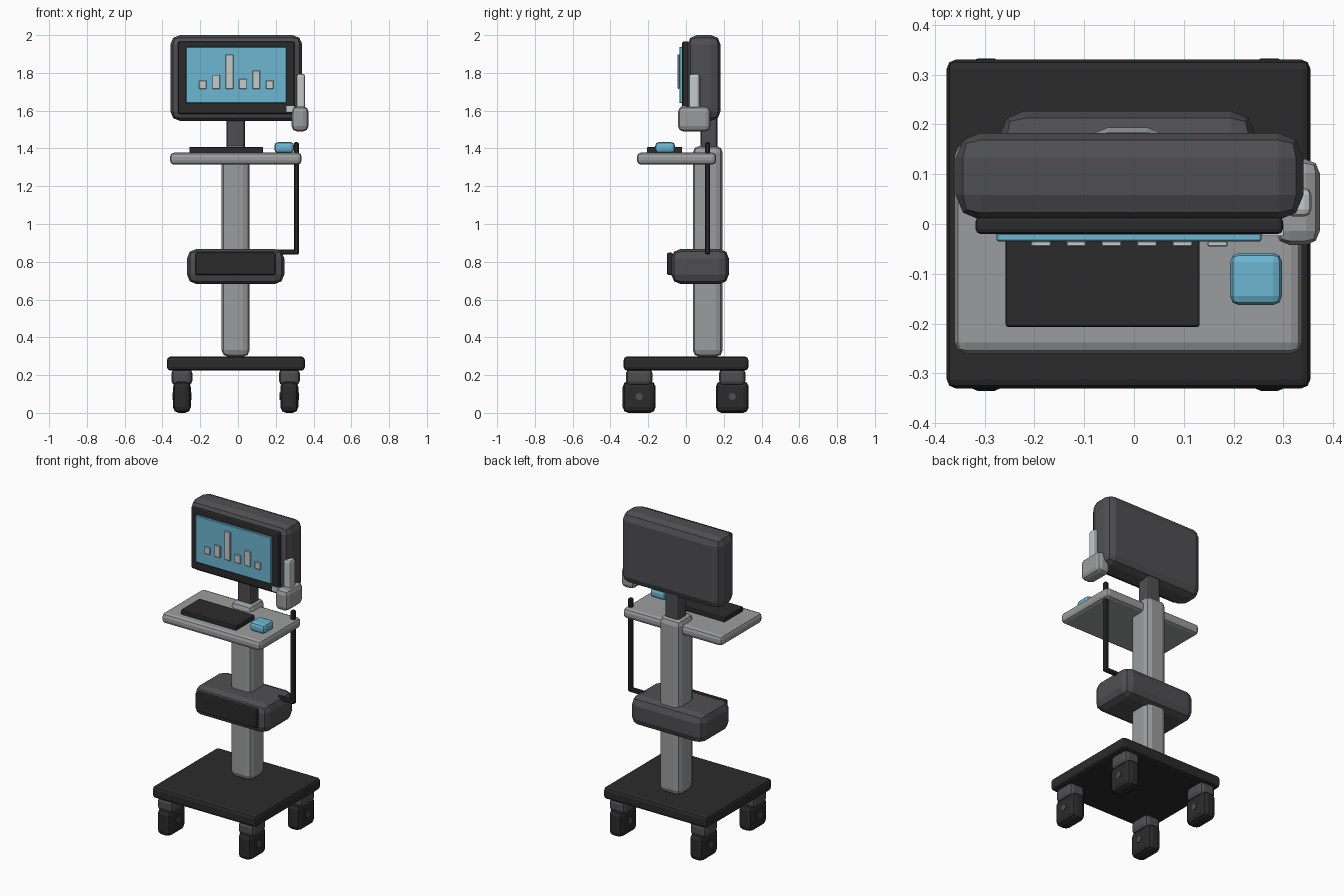
import bpy, bmesh, math
from mathutils import Matrix

if "Cube" in bpy.data.objects:
    bpy.data.objects.remove(bpy.data.objects["Cube"])


def material(name, r, g, b):
    m = bpy.data.materials.new(name)
    m.diffuse_color = (r, g, b, 1)
    m.use_nodes = True
    m.node_tree.nodes["Principled BSDF"].inputs["Base Color"].default_value = m.diffuse_color
    return m


BLACK = material("black_plastic", 0.024, 0.024, 0.024)
DARK = material("dark_grey", 0.078, 0.078, 0.084)
GREY = material("light_grey", 0.33, 0.335, 0.34)
PALE = material("pale_grey", 0.55, 0.59, 0.59)
BLUE = material("screen_blue", 0.15, 0.47, 0.64)


def finish(name, bm, mat):
    me = bpy.data.meshes.new(name)
    bm.to_mesh(me)
    bm.free()
    me.materials.append(mat)
    ob = bpy.data.objects.new(name, me)
    bpy.context.collection.objects.link(ob)
    return ob


def box(name, x, y, z, mat, bevel=0.0, segments=2):
    """Rounded box given as (min, max) on each axis."""
    bm = bmesh.new()
    size = [b - a for a, b in (x, y, z)]
    mid = [(a + b) / 2 for a, b in (x, y, z)]
    bmesh.ops.create_cube(bm, size=1, matrix=Matrix.Translation(mid) @ Matrix.Diagonal((*size, 1)))
    if bevel:
        bmesh.ops.bevel(bm, geom=bm.edges[:], offset=min(bevel, min(size) * 0.49),
                        segments=segments, profile=0.5, affect='EDGES')
    return finish(name, bm, mat)


def axle(name, x, y, z, radius, mat):
    """Short octagonal cylinder lying along x."""
    bm = bmesh.new()
    m = Matrix.Translation(((x[0] + x[1]) / 2, y, z)) @ Matrix.Rotation(math.pi / 2, 4, 'Y')
    bmesh.ops.create_cone(bm, cap_ends=True, segments=8, radius1=radius, radius2=radius,
                          depth=x[1] - x[0], matrix=m)
    return finish(name, bm, mat)


# Base and four casters
box("base_plate", (-0.376, 0.354), (-0.33, 0.33), (0.224, 0.298), BLACK, 0.018)
for side, cx in (("left", -0.297), ("right", 0.272)):
    for end, cy in (("front", -0.248), ("back", 0.245)):
        tag = f"{end}_{side}"
        box("caster_mount_" + tag, (cx - 0.055, cx + 0.055), (cy - 0.07, cy + 0.07),
            (0.145, 0.235), DARK, 0.025)
        box("caster_wheel_" + tag, (cx - 0.047, cx + 0.047), (cy - 0.087, cy + 0.087),
            (0.008 - 0.008, 0.168), BLACK, 0.03)
        axle("caster_hub_" + tag, (cx - 0.051, cx + 0.051), cy, 0.087, 0.02, DARK)

# Column and monitor neck
box("column", (-0.087, 0.062), (0.036, 0.194), (0.297, 1.413), GREY, 0.035)
box("monitor_neck", (-0.06, 0.036), (0.077, 0.166), (1.38, 1.60), DARK, 0.015)

# Storage box with drawer front
box("storage_box", (-0.27, 0.245), (-0.078, 0.227), (0.682, 0.868), DARK, 0.05)
box("drawer_front", (-0.225, 0.198), (-0.1, -0.07), (0.73, 0.848), BLACK, 0.007)

# Work tray with keyboard and mouse
box("tray", (-0.36, 0.337), (-0.26, 0.16), (1.314, 1.378), GREY, 0.022)
box("keyboard", (-0.258, 0.132), (-0.207, -0.02), (1.375, 1.408), BLACK, 0.006)
box("mouse", (0.193, 0.297), (-0.163, -0.058), (1.376, 1.433), BLUE, 0.018)

# Cable from the tray down into the storage box
box("cable_drop", (0.296, 0.322), (0.101, 0.128), (0.838, 1.433), BLACK, 0.006, 1)
box("cable_lead", (0.18, 0.322), (0.101, 0.128), (0.838, 0.864), BLACK, 0.006, 1)

# Monitor
box("monitor_shell", (-0.358, 0.34), (0.008, 0.183), (1.546, 2.0), DARK, 0.05)
box("monitor_bezel", (-0.318, 0.299), (-0.02, 0.015), (1.583, 1.967), BLACK, 0.01)
box("screen", (-0.276, 0.256), (-0.035, -0.018), (1.64, 1.937), BLUE, 0.003, 1)
box("monitor_button", (0.257, 0.3), (-0.024, 0.0), (1.594, 1.625), PALE)

# Bar chart on the screen
for i, top in enumerate((1.76, 1.79, 1.897, 1.768, 1.812, 1.76)):
    left = -0.207 + i * 0.071
    box(f"chart_bar_{i + 1}", (left, left + 0.04), (-0.045, -0.034), (1.716, top), PALE, 0.002, 1)

# Handheld scanner in its holder on the monitor side
box("scanner_holder", (0.284, 0.373), (-0.042, 0.13), (1.49, 1.623), GREY, 0.028)
box("scanner_handle", (0.305, 0.356), (0.015, 0.073), (1.58, 1.795), PALE, 0.014)
